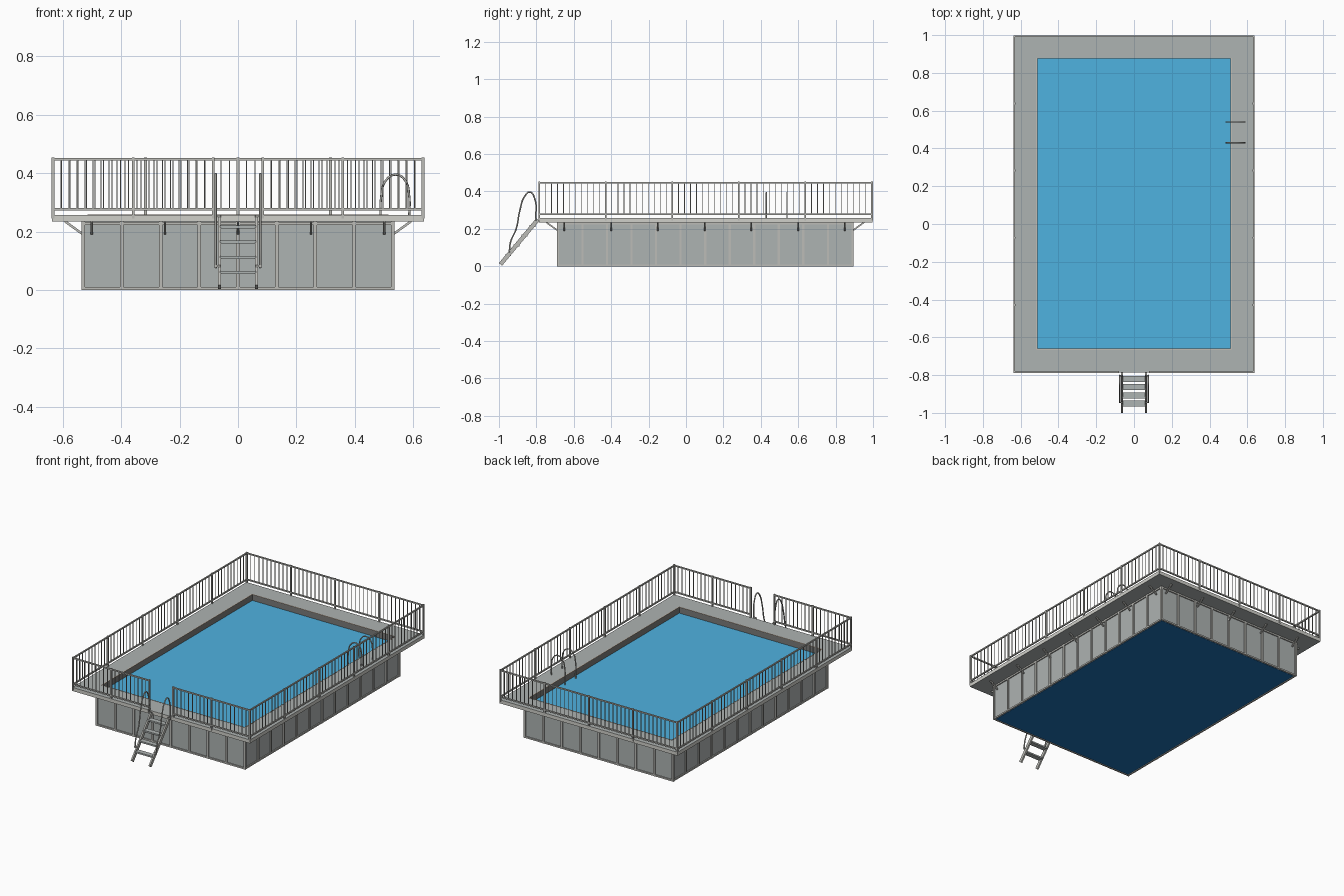
import bpy, bmesh
from mathutils import Vector, Matrix

old = bpy.data.objects.get("Cube")
if old:
    bpy.data.objects.remove(old)


def material(name, r, g, b):
    lin = [((c / 255 + 0.055) / 1.055) ** 2.4 for c in (r, g, b)] + [1]
    m = bpy.data.materials.new(name)
    m.use_nodes = True
    m.diffuse_color = lin
    m.node_tree.nodes["Principled BSDF"].inputs["Base Color"].default_value = lin
    return m


GREY = material("panel grey", 174, 179, 178)
PALE = material("pale trim grey", 208, 208, 202)
METAL = material("metal grey", 188, 188, 183)
DARK = material("dark lip grey", 122, 123, 121)
BEIGE = material("edging beige", 218, 198, 178)
WATER = material("water blue", 79, 178, 224)
FLOOR = material("deep blue", 30, 112, 180)


def box(bm, lo, hi):
    lo, hi = Vector(lo), Vector(hi)
    m = Matrix.Translation((lo + hi) / 2) @ Matrix.Diagonal((*(hi - lo), 1))
    bmesh.ops.create_cube(bm, size=1, matrix=m)


def beam(bm, a, b, w, d=None):
    """Rectangular bar from a to b, w wide sideways and d deep."""
    a, b = Vector(a), Vector(b)
    z = (b - a).normalized()
    ref = Vector((0, 0, 1)) if abs(z.z) < 0.99 else Vector((0, 1, 0))
    x = ref.cross(z).normalized()
    rot = Matrix((x, z.cross(x), z)).transposed().to_4x4()
    size = Matrix.Diagonal((w, d or w, (b - a).length, 1))
    bmesh.ops.create_cube(bm, size=1, matrix=Matrix.Translation((a + b) / 2) @ rot @ size)


def finish(bm, name, *mats):
    me = bpy.data.meshes.new(name)
    bm.to_mesh(me)
    bm.free()
    for m in mats:
        me.materials.append(m)
    ob = bpy.data.objects.new(name, me)
    bpy.context.collection.objects.link(ob)


def ring(name, outer, inner, z0, z1, flat, outside, inside):
    """Rectangular frame with materials for flat, outward and inward faces."""
    bm = bmesh.new()

    def loop(r, z):
        x, y0, y1 = r
        return [bm.verts.new(p) for p in ((-x, y0, z), (x, y0, z), (x, y1, z), (-x, y1, z))]

    loops = [loop(outer, z0), loop(outer, z1), loop(inner, z1), loop(inner, z0)]
    for k, slot in enumerate((1, 0, 2, 0)):
        for i in range(4):
            a, b, j = loops[k], loops[(k + 1) % 4], (i + 1) % 4
            f = bm.faces.new((a[i], a[j], b[j], b[i]))
            f.material_index = slot
    bmesh.ops.recalc_face_normals(bm, faces=bm.faces)
    finish(bm, name, flat, outside, inside)


def tube(name, points, radius):
    cu = bpy.data.curves.new(name, "CURVE")
    cu.dimensions = "3D"
    cu.bevel_depth, cu.bevel_resolution, cu.resolution_u = radius, 2, 6
    cu.use_fill_caps = True
    sp = cu.splines.new("BEZIER")
    sp.bezier_points.add(len(points) - 1)
    for bp, p in zip(sp.bezier_points, points):
        bp.co = p
        bp.handle_left_type = bp.handle_right_type = "AUTO"
    cu.materials.append(METAL)
    ob = bpy.data.objects.new(name, cu)
    bpy.context.collection.objects.link(ob)


# Main extents: half width, front y, back y
DECK = (0.637, -0.787, 0.997)
FRAME = (0.53, -0.685, 0.89)
PANEL = (0.528, -0.683, 0.888)
HOLE = (0.51, -0.66, 0.875)
EDGING = (0.515, -0.665, 0.88)
Z_UNDER, Z_DECK = 0.234, 0.257

ring("deck", DECK, HOLE, Z_UNDER, Z_DECK, GREY, PALE, DARK)
ring("tank_wall", PANEL, HOLE, 0.004, Z_UNDER, GREY, GREY, DARK)
ring("pool_edging", EDGING, HOLE, Z_DECK - 0.002, Z_DECK + 0.001, BEIGE, BEIGE, BEIGE)

# Water surface and pool floor
bm = bmesh.new()
box(bm, (-0.511, -0.661, 0.212), (0.511, 0.876, 0.219))
finish(bm, "water", WATER)
bm = bmesh.new()
box(bm, (-0.522, -0.677, 0.001), (0.522, 0.882, 0.008))
finish(bm, "pool_floor", FLOOR)


def corners(r):
    x, y0, y1 = r
    return [Vector(p) for p in ((-x, y0, 0), (x, y0, 0), (x, y1, 0), (-x, y1, 0))]


# Wall framing: uprights between panels, with top and bottom rails
bm = bmesh.new()
c = corners(FRAME)
for i, panels in enumerate((8, 12, 8, 12)):
    a, b = c[i], c[(i + 1) % 4]
    for k in range(panels):
        p = a.lerp(b, k / panels)
        box(bm, p - Vector((0.006, 0.006, 0)), p + Vector((0.006, 0.006, Z_UNDER)))
    for z in (0.005, Z_UNDER - 0.006):
        h = Vector((0, 0, z))
        beam(bm, a + h, b + h, 0.01)
finish(bm, "wall_frame", METAL)

# Diagonal struts under the deck
bm = bmesh.new()


def strut(p, out):
    beam(bm, p + Vector((0, 0, 0.193)), p + out * 0.058 + Vector((0, 0, 0.235)), 0.008)


for k in range(5):
    x = -0.5 + 0.25 * k
    strut(Vector((x, FRAME[1] - 0.004, 0)), Vector((0, -1, 0)))
    strut(Vector((x, FRAME[2] + 0.004, 0)), Vector((0, 1, 0)))
for k in range(7):
    for s in (-1, 1):
        strut(Vector((s * (FRAME[0] + 0.004), -0.65 + 0.25 * k, 0)), Vector((s, 0, 0)))
finish(bm, "deck_struts", METAL)


# Guard rail runs: posts, two rails and thin balusters
def guard_rail(name, a, b, sections, bays):
    a, b = Vector((*a, 0)), Vector((*b, 0))
    frame, bars = bmesh.new(), bmesh.new()
    low, high = Vector((0, 0, 0.277)), Vector((0, 0, 0.447))
    for h in (low, high):
        beam(frame, a + h, b + h, 0.008)
    n = sections * bays
    for k in range(n + 1):
        p = a.lerp(b, k / n)
        if k % bays == 0:
            beam(frame, p + Vector((0, 0, Z_UNDER + 0.01)), p + Vector((0, 0, 0.454)), 0.009)
        else:
            beam(bars, p + low, p + high, 0.0035)
    finish(frame, name + "_frame", METAL)
    finish(bars, name + "_balusters", METAL)


X, Y0, Y1 = 0.633, -0.784, 0.994
guard_rail("front_right_rail", (-X, Y0), (-0.085, Y0), 2, 10)
guard_rail("front_left_rail", (0.085, Y0), (X, Y0), 2, 10)
guard_rail("back_rail", (-X, Y1), (X, Y1), 4, 11)
guard_rail("right_rail", (-X, Y0), (-X, Y1), 5, 11)
guard_rail("left_rail", (X, Y0), (X, Y1), 5, 11)

# Entry steps: two sloping stringers and flat treads
bm = bmesh.new()
for s in (-1, 1):
    beam(bm, (s * 0.064, -0.992, 0.01), (s * 0.064, -0.792, 0.25), 0.01, 0.022)
finish(bm, "step_stringers", METAL)
bm = bmesh.new()
for k in range(4):
    z = 0.06 + 0.052 * k
    y = -0.992 + (z - 0.01) * 0.833
    box(bm, (-0.062, y - 0.016, z - 0.005), (0.062, y + 0.016, z + 0.005))
finish(bm, "step_treads", GREY)

# Looped hand rails beside the steps
profile = [(-0.945, 0.075), (-0.938, 0.13), (-0.908, 0.20), (-0.888, 0.30),
           (-0.862, 0.375), (-0.835, 0.397), (-0.81, 0.365), (-0.803, 0.245)]
for s, side in ((-1, "right"), (1, "left")):
    tube(side + "_step_handrail", [(s * 0.076, y, z) for y, z in profile], 0.004)
bm = bmesh.new()
for s in (-1, 1):
    for y, z in (profile[0], profile[-1]):
        beam(bm, (s * 0.06, y, z + 0.008), (s * 0.08, y, z + 0.008), 0.007)
finish(bm, "handrail_fixings", METAL)

# Arched grab rails of the pool ladder
for y, side in ((0.43, "front"), (0.54, "back")):
    arch = [(0.49, 0.20), (0.49, 0.32), (0.506, 0.375), (0.54, 0.395),
            (0.572, 0.375), (0.586, 0.32), (0.586, 0.25)]
    tube(side + "_pool_grab_rail", [(x, y, z) for x, z in arch], 0.0038)
